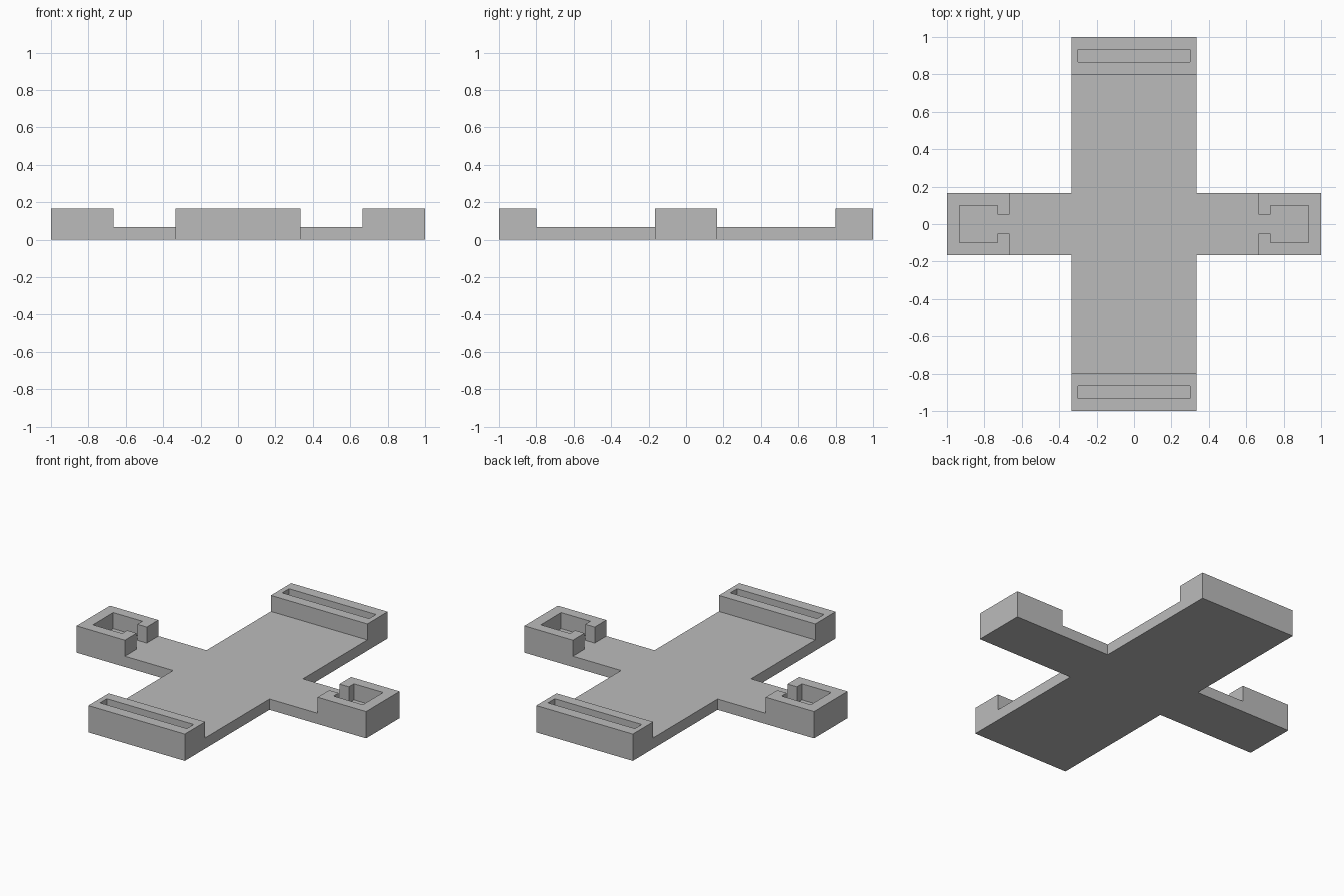
import bpy
import bmesh

cube = bpy.data.objects.get("Cube")
if cube:
    bpy.data.objects.remove(cube, do_unlink=True)

FLOOR, TOP = 0.067, 0.167

grey = bpy.data.materials.new("plain_grey")
grey.use_nodes = True
colour = (0.5, 0.5, 0.5, 1)
grey.diffuse_color = colour
for node in grey.node_tree.nodes:
    if node.type == 'BSDF_PRINCIPLED':
        node.inputs["Base Color"].default_value = colour


def half_turn(points):
    """Complete a half outline with its 180 degree rotation."""
    return points + [(-x, -y) for x, y in points]


def prism(name, outline, z0, z1):
    """Extrude a counter-clockwise outline from z0 up to z1."""
    bm = bmesh.new()
    face = bm.faces.new([bm.verts.new((x, y, z0)) for x, y in outline])
    top = bmesh.ops.extrude_face_region(bm, geom=[face])
    verts = [v for v in top["geom"] if isinstance(v, bmesh.types.BMVert)]
    bmesh.ops.translate(bm, verts=verts, vec=(0, 0, z1 - z0))
    bmesh.ops.recalc_face_normals(bm, faces=bm.faces)
    mesh = bpy.data.meshes.new(name)
    bm.to_mesh(mesh)
    bm.free()
    mesh.materials.append(grey)
    obj = bpy.data.objects.new(name, mesh)
    bpy.context.collection.objects.link(obj)
    return obj


def cut(target, cutter):
    mod = target.modifiers.new(cutter.name, 'BOOLEAN')
    mod.operation = 'DIFFERENCE'
    mod.solver = 'EXACT'
    mod.object = cutter
    cutter.hide_render = True
    bpy.context.view_layer.objects.active = target
    bpy.ops.object.modifier_apply(modifier=mod.name)
    bpy.data.objects.remove(cutter, do_unlink=True)


# Cross-shaped block at full height
wide, narrow = 0.333, 0.165
body = prism("cross_tray", half_turn([
    (wide, -1), (wide, -narrow), (1, -narrow),
    (1, narrow), (wide, narrow), (wide, 1)]), 0, TOP)

# Lowered middle with a necked pocket opening into each side arm
neck, pocket = 0.05, 0.1
cut(body, prism("recess_cutter", half_turn([
    (0.665, -0.8), (0.665, -neck), (0.73, -neck), (0.73, -pocket),
    (0.932, -pocket), (0.932, pocket), (0.73, pocket), (0.73, neck),
    (0.665, neck), (0.665, 0.8)]), FLOOR, 0.3))

# Long slot in each raised end
for side in (-1, 1):
    y0, y1 = sorted((side * 0.865, side * 0.932))
    cut(body, prism("slot_cutter", [
        (-0.3, y0), (0.3, y0), (0.3, y1), (-0.3, y1)], FLOOR, 0.3))
